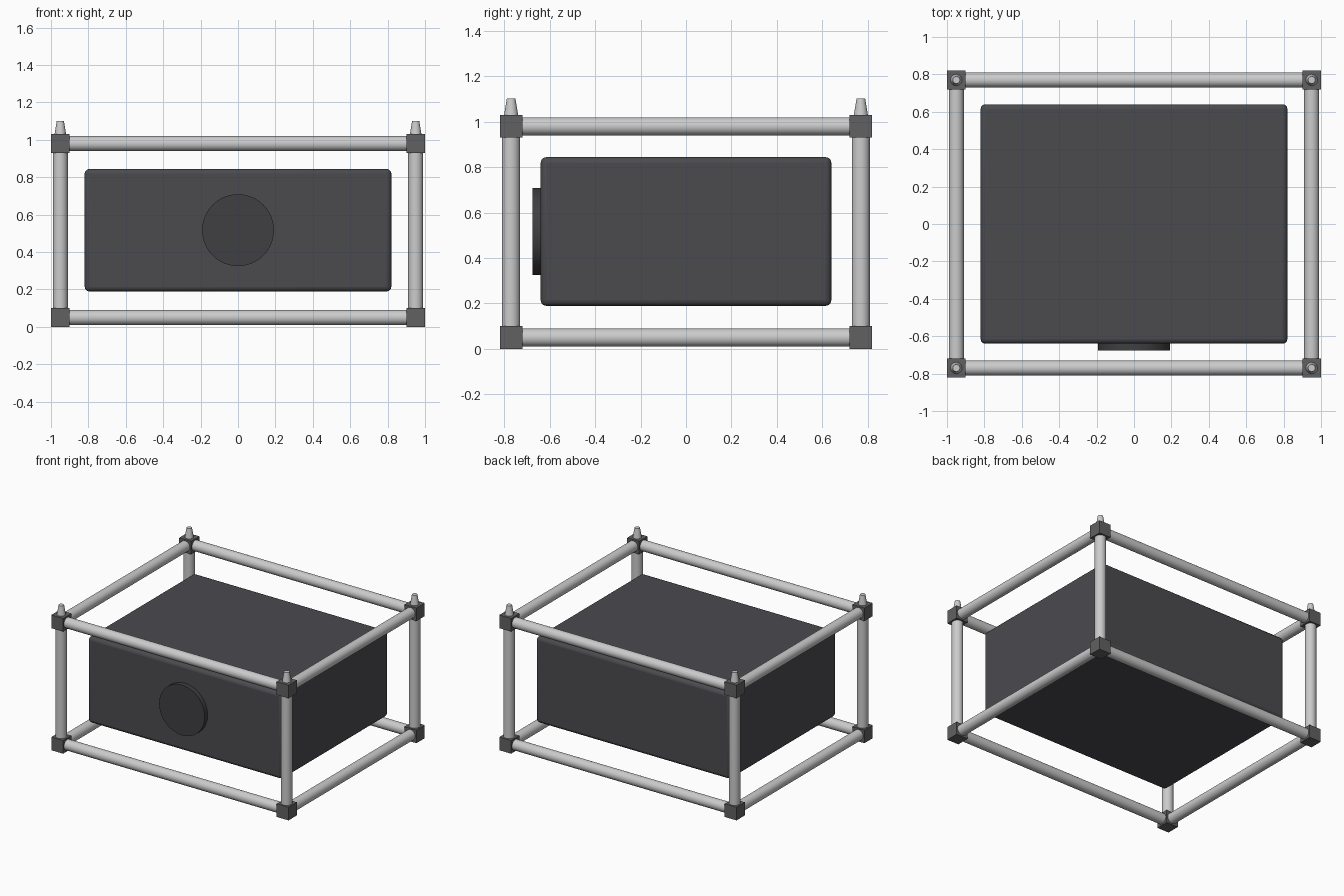
import bpy, math
from mathutils import Vector

if "Cube" in bpy.data.objects:
    bpy.data.objects.remove(bpy.data.objects["Cube"])

X, Y, Z0, Z1 = 0.95, 0.77, 0.05, 0.98   # frame corner centres


def material(name, rgb):
    m = bpy.data.materials.new(name)
    m.diffuse_color = (*rgb, 1)
    m.use_nodes = True
    m.node_tree.nodes["Principled BSDF"].inputs["Base Color"].default_value = m.diffuse_color
    return m


body_mat = material("dark_body", (0.07, 0.07, 0.078))
joint_mat = material("dark_joint", (0.12, 0.12, 0.12))
disc_mat = material("dark_disc", (0.05, 0.05, 0.055))


def box(name, loc, size, mat, bevel, segments):
    bpy.ops.mesh.primitive_cube_add(size=1, location=loc)
    o = bpy.context.object
    o.name = name
    o.scale = size
    bpy.ops.object.transform_apply(location=False, rotation=False, scale=True)
    o.data.materials.append(mat)
    if bevel:
        mod = o.modifiers.new("bevel", 'BEVEL')
        mod.width, mod.segments = bevel, segments
        bpy.ops.object.shade_smooth_by_angle(angle=math.radians(35))
    return o


def rod(name, a, b, r1, r2=None, sides=32, mat=None):
    a, b = Vector(a), Vector(b)
    bpy.ops.mesh.primitive_cone_add(vertices=sides, radius1=r1, radius2=r1 if r2 is None else r2,
                                    depth=(b - a).length, location=(a + b) / 2)
    o = bpy.context.object
    o.name = name
    o.rotation_euler = (b - a).to_track_quat('Z', 'Y').to_euler()
    if mat:
        o.data.materials.append(mat)
    bpy.ops.object.shade_smooth_by_angle(angle=math.radians(35))
    return o


# rounded housing and the round disc on its front
box("housing", (0, 0, 0.517), (1.64, 1.28, 0.655), body_mat, 0.025, 3)
rod("front_disc", (0, -0.6, 0.517), (0, -0.675, 0.517), 0.192, sides=48, mat=disc_mat)

# horizontal frame tubes
for level, z in (("lower", Z0), ("upper", Z1)):
    for s, side in ((-1, "front"), (1, "back")):
        rod(f"{level}_{side}_tube", (-X, s * Y, z), (X, s * Y, z), 0.04)
    for s, side in ((-1, "left"), (1, "right")):
        rod(f"{level}_{side}_tube", (s * X, -Y, z), (s * X, Y, z), 0.04)

# posts, corner joints and stacking pins
for sx in (-1, 1):
    for sy in (-1, 1):
        x, y = sx * X, sy * Y
        tag = ("front" if sy < 0 else "back") + ("_left" if sx < 0 else "_right")
        rod(f"{tag}_post", (x, y, Z0), (x, y, Z1), 0.04)
        box(f"{tag}_lower_joint", (x, y, Z0), (0.1, 0.1, 0.1), joint_mat, 0, 1)
        box(f"{tag}_upper_joint", (x, y, Z1), (0.1, 0.1, 0.1), joint_mat, 0, 1)
        rod(f"{tag}_stacking_pin", (x, y, 1.03), (x, y, 1.102), 0.031, 0.019, sides=24)
